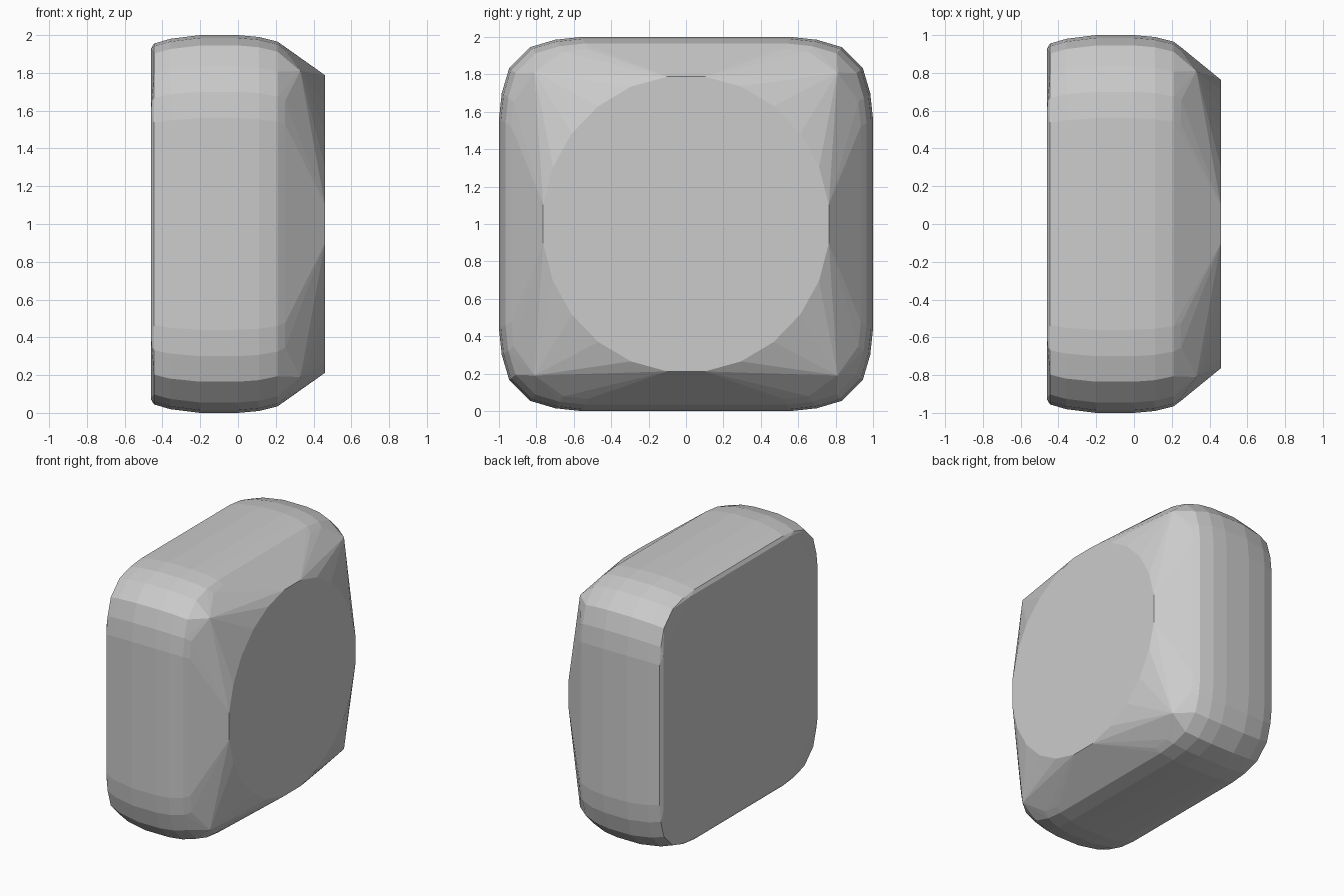
import bpy, bmesh, math

if "Cube" in bpy.data.objects:
    bpy.data.objects.remove(bpy.data.objects["Cube"])

# Rounded-square outline of one corner, for a half-size of 1
CORNER = [(1, 0), (1, .56), (.985, .7), (.945, .835), (.835, .945), (.7, .985), (.56, 1), (0, 1)]
# Cross-sections along x: (x, half-size)
SECTIONS = [(-.445, .955), (-.36, .98), (-.2, 1), (0, 1), (.11, .99), (.21, .965), (.25, .935)]

bm = bmesh.new()


def mirrored(x, points):
    """Add the points in all four quadrants of the section at x."""
    for y, z in points:
        for sy in (-1, 1):
            for sz in (-1, 1):
                bm.verts.new((x, sy * y, 1 + sz * z))


# Body sections
for x, h in SECTIONS:
    mirrored(x, [(h * a, h * b) for a, b in CORNER])

# Almost flat back and the blunt corners near the front
mirrored(-.46, [(.93, .6), (.65, .65), (.6, .93)])
mirrored(.33, [(.81, .81)])

# Round flat front disc
for i in range(24):
    a = math.tau * (i + .5) / 24
    bm.verts.new((.46, .77 * math.cos(a), 1 + .795 * math.sin(a)))

# Faceted convex skin over all the points
bmesh.ops.remove_doubles(bm, verts=bm.verts, dist=.0005)
hull = bmesh.ops.convex_hull(bm, input=bm.verts)
loose = [v for v in bm.verts if not v.link_faces]
bmesh.ops.delete(bm, geom=loose, context='VERTS')
bmesh.ops.dissolve_limit(bm, angle_limit=math.radians(.5), verts=bm.verts, edges=bm.edges)
bmesh.ops.recalc_face_normals(bm, faces=bm.faces)

mesh = bpy.data.meshes.new("rounded_block")
bm.to_mesh(mesh)
bm.free()
block = bpy.data.objects.new("rounded_block", mesh)
bpy.context.collection.objects.link(block)
